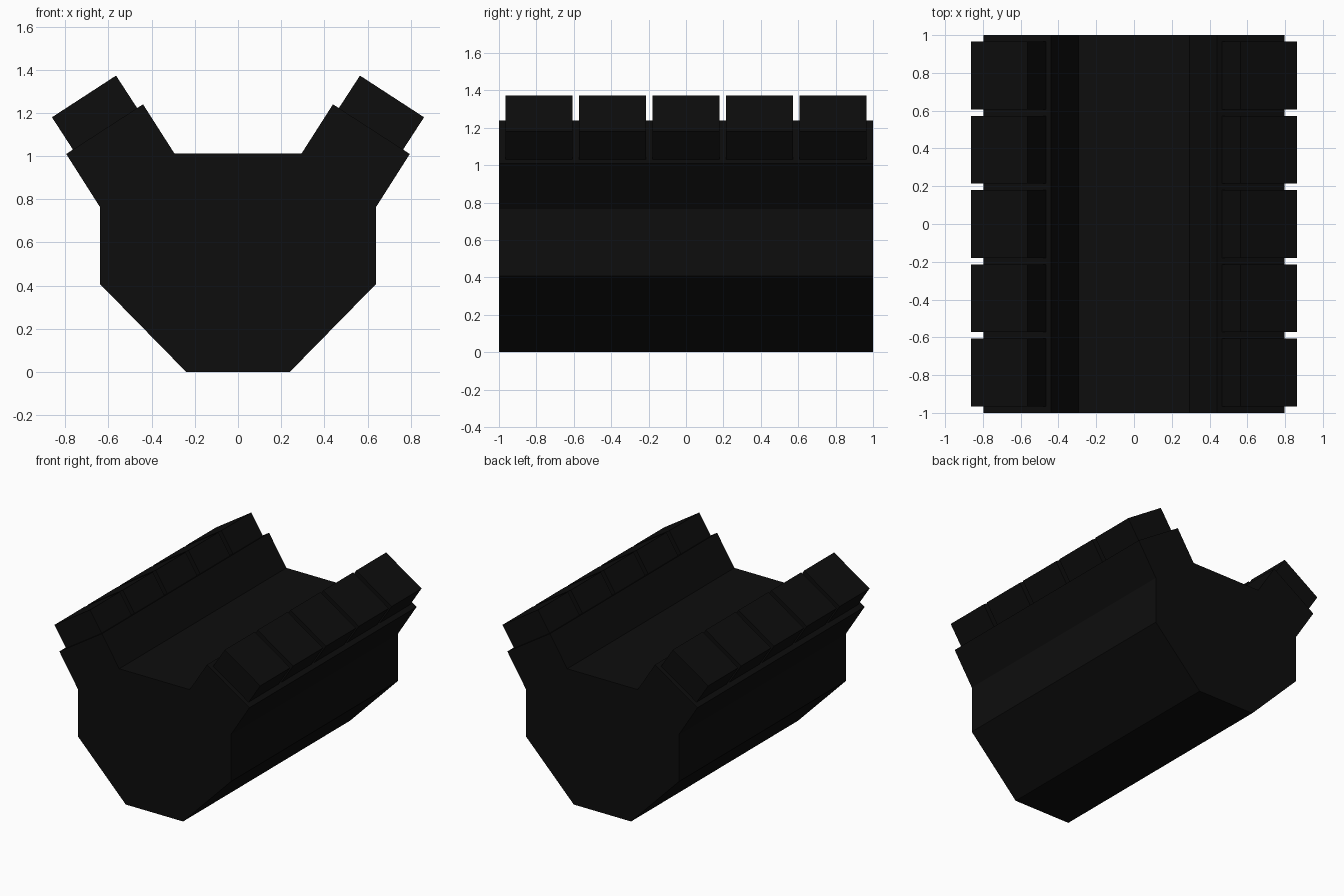
import bpy, bmesh
from mathutils import Vector

if "Cube" in bpy.data.objects:
    bpy.data.objects.remove(bpy.data.objects["Cube"])

black = bpy.data.materials.new("near_black")
black.diffuse_color = (0.004, 0.004, 0.004, 1)
black.use_nodes = True
black.node_tree.nodes["Principled BSDF"].inputs["Base Color"].default_value = black.diffuse_color


def prism(name, profile, y0, y1):
    """Extrude an x-z outline along y."""
    bm = bmesh.new()
    face = bm.faces.new([bm.verts.new((x, y0, z)) for x, z in profile])
    ext = bmesh.ops.extrude_face_region(bm, geom=[face])
    verts = [g for g in ext["geom"] if isinstance(g, bmesh.types.BMVert)]
    bmesh.ops.translate(bm, verts=verts, vec=(0, y1 - y0, 0))
    bmesh.ops.recalc_face_normals(bm, faces=bm.faces[:])
    mesh = bpy.data.meshes.new(name)
    bm.to_mesh(mesh)
    bm.free()
    mesh.materials.append(black)
    ob = bpy.data.objects.new(name, mesh)
    bpy.context.collection.objects.link(ob)
    return ob


# Engine block: faceted crankcase with two angled cylinder banks
half = [(0.24, 0), (0.64, 0.408), (0.64, 0.765), (0.796, 1.01),
        (0.44, 1.24), (0.295, 1.013)]
prism("engine_block", half + [(-x, z) for x, z in reversed(half)], -1, 1)

# Cylinder heads: five tilted boxes per bank, sunk slightly into the block
top_in, top_out = Vector((0.565, 1.373)), Vector((0.862, 1.18))
across = (top_out - top_in).normalized()
down = Vector((across.y, -across.x)) * 0.22
section = [top_in, top_out, top_out + down, top_in + down]
for side, label in ((-1, "left"), (1, "right")):
    for i in range(5):
        y = (i - 2) * 0.393
        prism(f"{label}_cylinder_head_{i + 1}",
              [(side * p.x, p.y) for p in section], y - 0.179, y + 0.179)
